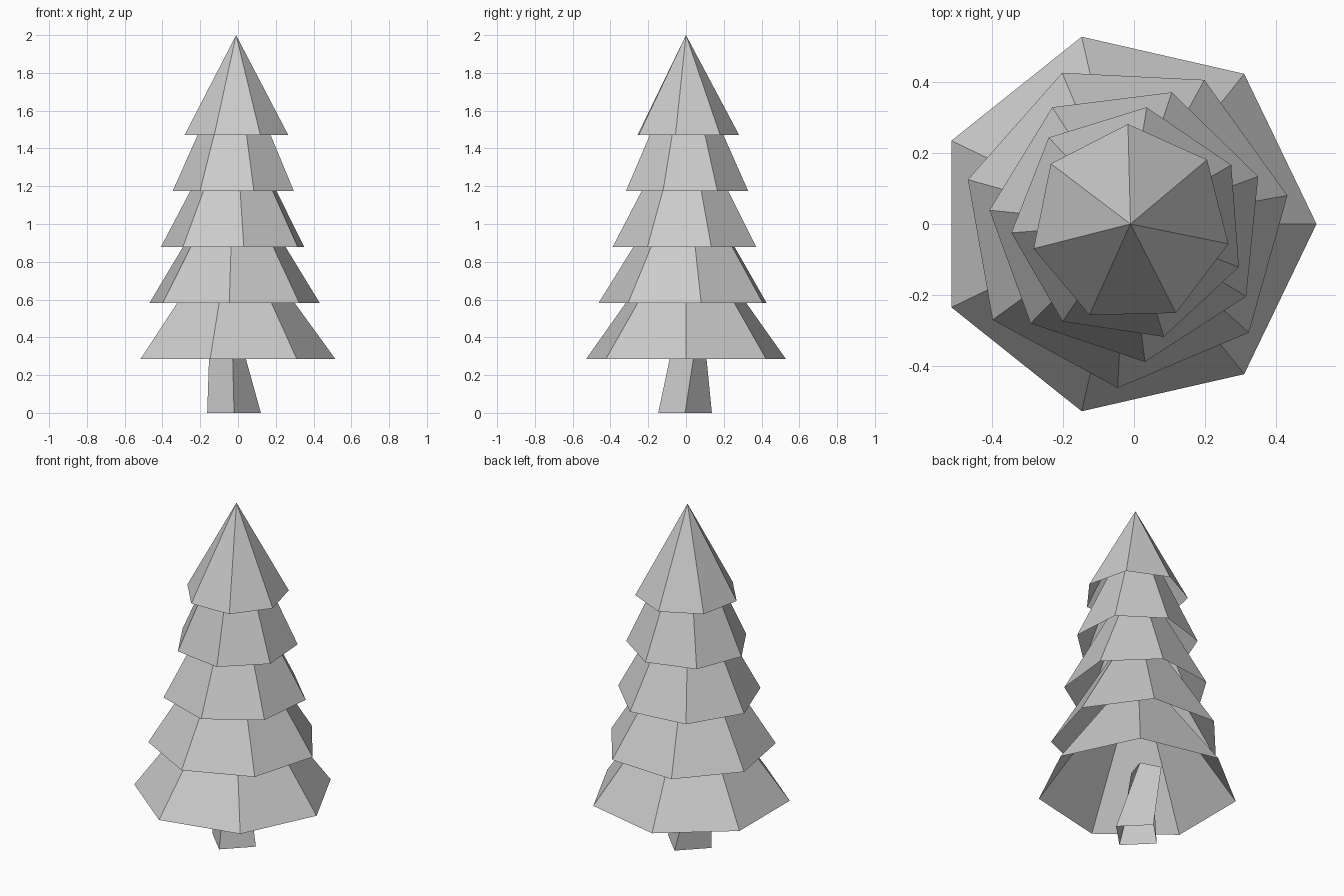
import bpy
from math import sin, cos, radians, tau

if "Cube" in bpy.data.objects:
    bpy.data.objects.remove(bpy.data.objects["Cube"])


def ring(sides, cx, cy, radius, z, turn):
    a0 = radians(turn)
    return [(cx + radius * cos(a0 + tau * i / sides),
             cy + radius * sin(a0 + tau * i / sides), z) for i in range(sides)]


def make_object(name, verts, faces):
    mesh = bpy.data.meshes.new(name)
    mesh.from_pydata(verts, [], faces)
    mesh.update()
    obj = bpy.data.objects.new(name, mesh)
    bpy.context.collection.objects.link(obj)
    return obj


def open_tube(name, low, high):
    n = len(low)
    faces = [(i, (i + 1) % n, n + (i + 1) % n, n + i) for i in range(n)]
    return make_object(name, low + high, faces)


# Trunk: open, four-sided, leaning, tapered and twisted
open_tube("trunk",
          ring(4, -0.021, -0.005, 0.142, 0.0, 0),
          ring(4, -0.071, 0.018, 0.088, 0.41, 27))

# Branch tiers: hollow seven-sided skirts, each turned 10 degrees further
SIDES, HEIGHT, STEP, BASE = 7, 0.53, 0.296, 0.286
radii = [0.542, 0.463, 0.392, 0.333]
centres = [-0.027, -0.023, -0.018, -0.014]
for k, (r, cx) in enumerate(zip(radii, centres)):
    z = BASE + STEP * k
    open_tube(f"branch_tier_{k + 1}",
              ring(SIDES, cx, 0, r, z, 10 * k),
              ring(SIDES, cx, 0, r * 0.29, z + HEIGHT, 10 * k))

# Tree top: the last tier closes to a point
rim = ring(SIDES, -0.01, 0, 0.282, BASE + STEP * 4, 40)
make_object("tree_top", rim + [(-0.01, 0, 2.0)],
            [(i, (i + 1) % SIDES, SIDES) for i in range(SIDES)])
